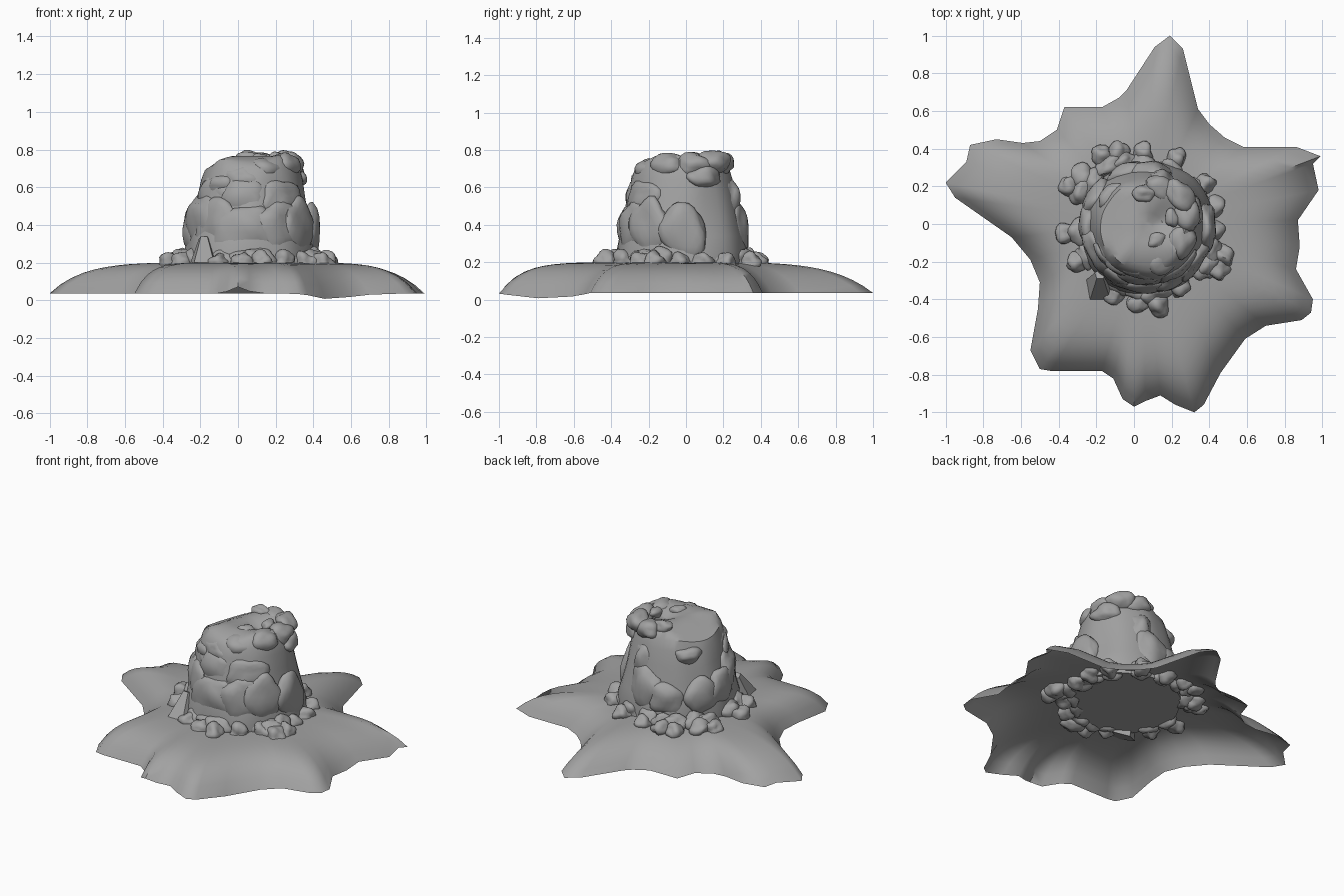
import bpy, bmesh, math, random
from mathutils import Vector, Matrix, noise

random.seed(4)
cube = bpy.data.objects.get("Cube")
if cube:
    bpy.data.objects.remove(cube)

grey = bpy.data.materials.new("stone grey")
grey.use_nodes = True
colour = (0.36, 0.36, 0.36, 1)
grey.diffuse_color = colour
grey.node_tree.nodes["Principled BSDF"].inputs["Base Color"].default_value = colour


def finish(bm, name, angle=50):
    """Turn a bmesh into a smooth shaded grey object."""
    mesh = bpy.data.meshes.new(name)
    bm.to_mesh(mesh)
    bm.free()
    obj = bpy.data.objects.new(name, mesh)
    bpy.context.collection.objects.link(obj)
    mesh.materials.append(grey)
    bpy.ops.object.select_all(action="DESELECT")
    obj.select_set(True)
    bpy.context.view_layer.objects.active = obj
    bpy.ops.object.shade_smooth_by_angle(angle=math.radians(angle))
    return obj


def loft(bm, rings):
    """Bridge closed rings of equal length and return their vertices."""
    loops = [[bm.verts.new(p) for p in ring] for ring in rings]
    for low, high in zip(loops, loops[1:]):
        for i in range(len(low)):
            j = (i + 1) % len(low)
            bm.faces.new((low[i], low[j], high[j], high[i]))
    return loops


def add_rock(bm, place, size, turn=0.0, rough=0.25):
    """Add one lumpy ellipsoid, its first axis pointing along turn."""
    verts = bmesh.ops.create_icosphere(bm, subdivisions=3, radius=1)["verts"]
    seed = Vector(place) * 17
    spin = Matrix.Rotation(turn, 3, "Z")
    for v in verts:
        bump = 1 + rough * noise.noise(v.co * 1.2 + seed)
        v.co = spin @ (v.co * bump * Vector(size)) + Vector(place)


# Spreading ground skirt: an open sheet with a ragged star outline
outline = [
    (.19, 1), (.11, .94), (-.04, .71), (-.08, .67), (-.17, .62), (-.37, .62),
    (-.41, .5), (-.5, .44), (-.59, .43), (-.73, .45), (-.87, .42), (-.89, .33),
    (-1, .22), (-.95, .14), (-.65, -.07), (-.55, -.19), (-.5, -.31), (-.51, -.45),
    (-.55, -.67), (-.5, -.77), (-.44, -.78), (-.17, -.78), (-.11, -.82), (-.06, -.93),
    (0, -.97), (.06, -.94), (.14, -.91), (.22, -.96), (.32, -1), (.37, -.96),
    (.46, -.79), (.59, -.61), (.7, -.54), (.89, -.51), (.94, -.47), (.95, -.4),
    (.86, -.24), (.88, -.12), (.87, .02), (.98, .18), (.95, .32), (.99, .36),
    (.86, .41), (.58, .41), (.48, .46), (.4, .53), (.34, .61), (.26, .93)]
hub = Vector((.05, 0))
dip = Vector((.5, -.74))
steps = 12


def edge_height(p):
    low = .035 * max(0, 1 - (p - dip).length / .35)
    lift = .035 * max(0, 1 - (p - Vector((0, -.97))).length / .1)
    return .036 - low + lift


rings = []
for k in range(steps + 1):
    t = 1 - .65 * k / steps
    ring = []
    for pair in outline:
        edge = Vector(pair)
        # Rings become rounder toward the middle
        out = (edge - hub).normalized()
        p = hub + (edge.lerp(hub + out * .75, (1 - t) ** 2) - hub) * t
        base = edge_height(edge)
        # The fall is sharper at the front than at the back
        ring.append((p.x, p.y, base + (.2 - base) * (1 - t ** (6.5 - 1.7 * out.y))))
    rings.append(ring)
bm = bmesh.new()
loops = loft(bm, rings)
bm.faces.new(loops[-1])
bmesh.ops.recalc_face_normals(bm, faces=bm.faces)
bm.normal_update()
if sum(f.normal.z for f in bm.faces) < 0:
    bmesh.ops.reverse_faces(bm, faces=bm.faces)
finish(bm, "ground_skirt", 60)

# Mound core: tapering wall with a flat slanted cut across the left of its top
profile = [(.36, .175), (.36, .26), (.34, .34), (.318, .44), (.298, .54), (.275, .64),
           (.257, .7), (.23, .75), (.2, .77), (.14, .765), (.08, .76), (.03, .755)]
count = 48
rings = []
for radius, z in profile:
    ring = []
    for i in range(count):
        a = math.tau * i / count
        d = Vector((math.cos(a), math.sin(a), 0))
        r = radius * (1 + .04 * noise.noise(d * 2 + Vector((0, 0, z * 3))))
        # The back right corner is flatter than the rest
        r *= 1 - .06 * max(0, math.cos(a - math.radians(135)))
        p = Vector((.06, -.015, z)) + d * r
        p.x += .03 * max(0, z - .4)
        if z > .5:
            p.z = min(p.z, .78 + .48 * (p.x - .03) - .15 * p.y, .75 + .5 * (p.y + .2))
            # Shallow hollow right of the cut
            p.z -= .05 * max(0, 1 - (p - Vector((.16, .02, p.z))).length / .1)
        ring.append(p)
    rings.append(ring)
bm = bmesh.new()
loops = loft(bm, rings)
bm.faces.new(loops[0])
bm.faces.new(loops[-1])
bmesh.ops.recalc_face_normals(bm, faces=bm.faces)
finish(bm, "mound_core", 35)

# Bulges clinging to the wall: angle, height, half width, half height
bulges = [(180, .37, .12, .13), (207, .4, .14, .17), (237, .37, .13, .16),
          (268, .36, .15, .15), (298, .38, .14, .16), (325, .38, .12, .16),
          (0, .36, .12, .16), (82, .38, .12, .15), (70, .53, .08, .11),
          (108, .34, .11, .11), (150, .35, .12, .12), (225, .56, .12, .1),
          (262, .54, .13, .11), (310, .53, .13, .11)]
bm = bmesh.new()
for angle, z, wide, tall in bulges:
    a = math.radians(angle)
    r = .315 - max(0, z - .34) * .26 + .012 * math.cos(a) - .015 * abs(math.sin(a))
    add_rock(bm, (.06 + r * math.cos(a), -.015 + r * math.sin(a), z),
             (.058, wide, tall), a, .3)
finish(bm, "wall_bulges")

# Rounded lumps around the rim: place and size
rim = [(.05, .16, .755, .05), (.14, .19, .725, .07), (.24, .15, .735, .075),
       (.28, .04, .725, .075), (.25, -.09, .715, .08), (.15, -.18, .68, .085),
       (.03, -.22, .645, .08), (-.08, -.2, .61, .075), (-.13, -.12, .615, .065),
       (-.12, .15, .61, .06), (.12, -.09, .735, .05), (.2, .03, .755, .04),
       (.29, .09, .65, .075)]
bm = bmesh.new()
for x, y, z, size in rim:
    add_rock(bm, (x, y, z), (size * .9, size * 1.25, size * .85),
             math.atan2(y, x - .06), .3)
finish(bm, "rim_lumps")

# Loose rocks scattered around the foot of the mound
foot = [(-.17, .36), (-.34, .2), (-.36, -.05), (-.3, -.2), (-.1, -.37), (.02, -.42),
        (.12, -.42), (.35, -.24), (.46, -.17), (.42, -.03), (.42, .09), (.37, .21),
        (.22, .34), (.05, .37), (-.08, .38), (-.27, .25), (.24, -.33), (.44, -.24)]
bm = bmesh.new()
for x, y in foot:
    a = math.atan2(y, x - .06)
    s = random.uniform(.048, .06)
    add_rock(bm, (x, y, .2), (s * 1.2, s * 1.05, s), a, .4)
    # A broader rock fills the gap toward the wall
    add_rock(bm, (.06 + (x - .06) * .86, y * .86, .215), (s, s * 1.4, s * 1.1), a, .4)
finish(bm, "foot_rocks")

# Pointed shard leaning on the front right of the mound
bm = bmesh.new()
bmesh.ops.create_cone(bm, cap_ends=True, segments=5, radius1=.09, radius2=.03, depth=.17,
                      matrix=Matrix.Translation((-.18, -.3, .25)) @ Matrix.Rotation(-.4, 4, "X"))
finish(bm, "leaning_shard", 20)
